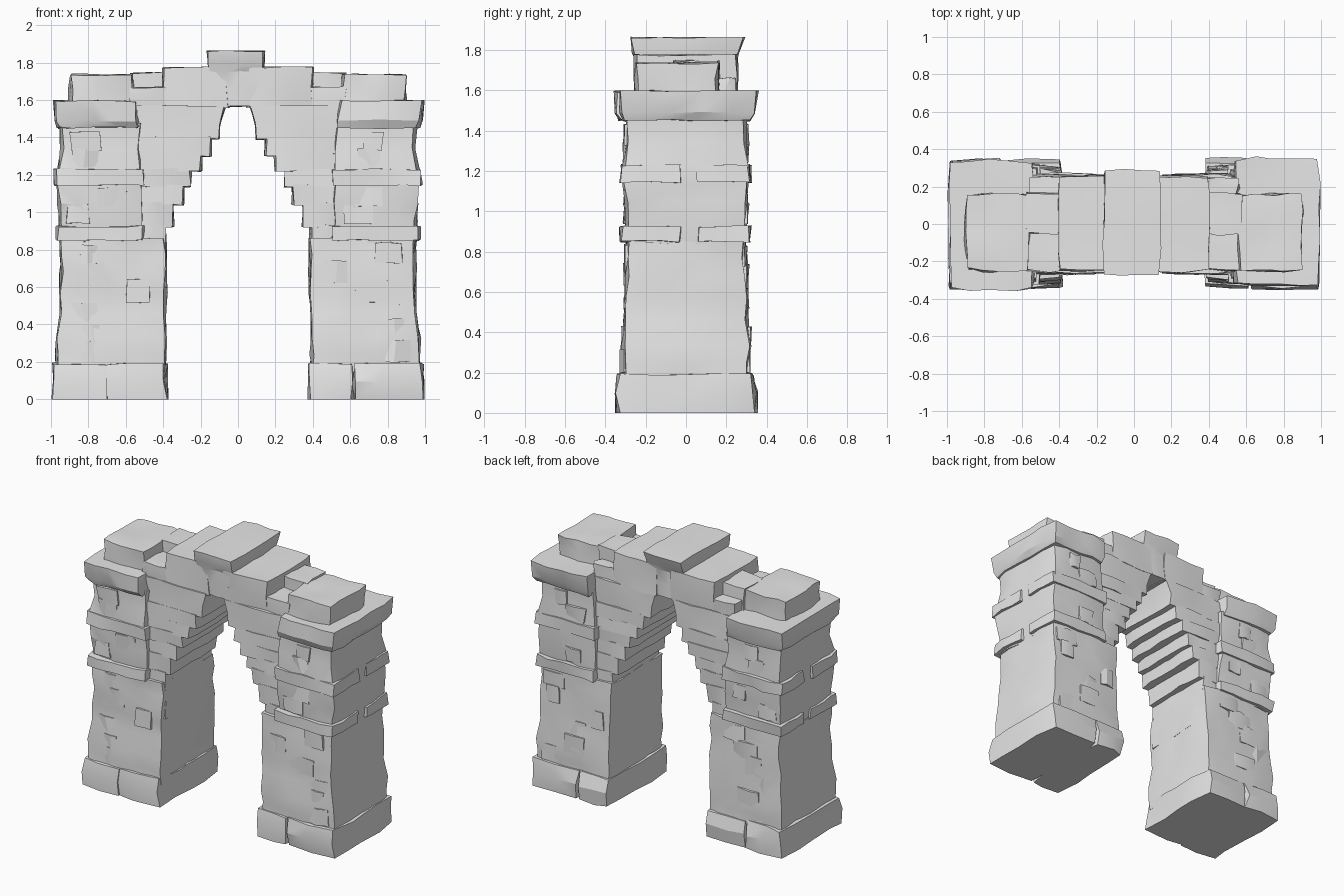
import bpy
import bmesh
import math
import random
from mathutils import Vector

random.seed(11)
cube = bpy.data.objects.get("Cube")
if cube:
    bpy.data.objects.remove(cube, do_unlink=True)

stone_grey = bpy.data.materials.new("stone_grey")
stone_grey.use_nodes = True
GREY = (0.8, 0.8, 0.8, 1)
stone_grey.diffuse_color = GREY
stone_grey.node_tree.nodes["Principled BSDF"].inputs["Base Color"].default_value = GREY


def stone(name, rows, side=1, nx=3, ny=3, rough=0.01):
    """Rough stone lofted through rows of (z, x0, x1, y0, y1)."""
    levels = [rows[0]]
    for low, high in zip(rows, rows[1:]):
        steps = max(1, math.ceil((high[0] - low[0]) / 0.14))
        for s in range(1, steps + 1):
            levels.append([a + (b - a) * s / steps for a, b in zip(low, high)])
    nz = len(levels) - 1
    bm = bmesh.new()
    verts = {}

    def vert(i, j, k):
        if (i, j, k) not in verts:
            z, x0, x1, y0, y1 = levels[k]
            # uneven spacing along the faces, small relief across them
            u = i / nx + (random.uniform(-0.25, 0.25) / nx if 0 < i < nx else 0)
            v = j / ny + (random.uniform(-0.25, 0.25) / ny if 0 < j < ny else 0)
            p = Vector((x0 + (x1 - x0) * u, y0 + (y1 - y0) * v, z))
            p.x += random.uniform(-rough, rough)
            p.y += random.uniform(-rough, rough)
            if z > 0:
                p.z += random.uniform(-rough, rough) * 0.6
            # worn corners
            if i in (0, nx) and j in (0, ny):
                p.x += rough * (0.8 if i == 0 else -0.8)
                p.y += rough * (0.8 if j == 0 else -0.8)
            p.x = side * min(p.x, 1.0)
            verts[i, j, k] = bm.verts.new(p)
        return verts[i, j, k]

    def quad(*keys):
        bm.faces.new([vert(*key) for key in keys])

    for i in range(nx):
        for j in range(ny):
            for k in (0, nz):
                quad((i, j, k), (i + 1, j, k), (i + 1, j + 1, k), (i, j + 1, k))
    for k in range(nz):
        for i in range(nx):
            for j in (0, ny):
                quad((i, j, k), (i + 1, j, k), (i + 1, j, k + 1), (i, j, k + 1))
        for j in range(ny):
            for i in (0, nx):
                quad((i, j, k), (i, j + 1, k), (i, j + 1, k + 1), (i, j, k + 1))
    bmesh.ops.recalc_face_normals(bm, faces=bm.faces)
    mesh = bpy.data.meshes.new(name)
    bm.to_mesh(mesh)
    bm.free()
    mesh.materials.append(stone_grey)
    obj = bpy.data.objects.new(name, mesh)
    bpy.context.collection.objects.link(obj)
    bpy.ops.object.select_all(action="DESELECT")
    obj.select_set(True)
    bpy.context.view_layer.objects.active = obj
    bpy.ops.object.shade_smooth_by_angle(angle=math.radians(20))
    return obj


def block(name, x, y, z, side=1, **kw):
    return stone(name, [(z[0], *x, *y), (z[1], *x, *y)], side, **kw)


def level(z, x0, x1, half):
    return (z, x0, x1, -half, half)


# Underside steps of the arch: bottom, top, inner x
STEPS = [(0.60, 0.92, 0.385), (0.92, 1.04, 0.345), (1.04, 1.135, 0.29),
         (1.135, 1.22, 0.25), (1.22, 1.30, 0.195), (1.30, 1.39, 0.145)]

for side, label in ((1, "left"), (-1, "right")):
    # Foot course of stones with a joint in the middle
    split = 0.62 if side > 0 else 0.71
    for part, x in (("inner", (0.38, split)), ("outer", (split - 0.01, 0.99))):
        stone(f"{label}_foot_{part}",
              [level(0, *x, 0.345), level(0.10, *x, 0.352), level(0.19, *x, 0.335)],
              side, nx=2, ny=4, rough=0.012)

    # Pillar shaft, narrowing upward, then set back beside the arch
    stone(f"{label}_shaft",
          [level(0.15, 0.39, 0.97, 0.315), level(0.33, 0.39, 0.97, 0.315),
           level(0.46, 0.385, 0.95, 0.303), level(0.68, 0.385, 0.95, 0.298),
           level(0.86, 0.385, 0.95, 0.290)], side, nx=5, ny=5)
    stone(f"{label}_upper_shaft",
          [level(0.84, 0.51, 0.95, 0.288), level(0.95, 0.51, 0.955, 0.295),
           level(1.14, 0.51, 0.965, 0.308), level(1.23, 0.51, 0.965, 0.308),
           level(1.34, 0.52, 0.945, 0.292), level(1.48, 0.52, 0.955, 0.30)],
          side, nx=4, ny=5)

    # Projecting bands, each in a front and a back stone
    for name, z, end in (("lower_band", (0.85, 0.925), 0.97),
                         ("upper_band", (1.145, 1.23), 0.98)):
        for face, y in (("front", (-0.325, -0.02)), ("back", (0.05, 0.32))):
            block(f"{label}_{name}_{face}", (0.50, end), y, z, side, nx=4, rough=0.009)

    # Flared cornice
    front, back = (-0.33, 0.352) if side > 0 else (-0.35, 0.342)
    stone(f"{label}_cornice",
          [(1.45, 0.53, 0.965, front + 0.02, back - 0.03),
           (1.49, 0.53, 0.98, front, back - 0.015),
           (1.595, 0.54, 0.99, front, back)], side, nx=4, ny=5)

    # Broken stones on top of the cornice
    block(f"{label}_cap", (0.56, 0.90), (-0.25, 0.16), (1.57, 1.735), side, nx=4, ny=4)
    block(f"{label}_haunch_middle", (0.38, 0.58), (-0.06, 0.17), (1.55, 1.745), side, nx=2)
    block(f"{label}_haunch_front", (0.36, 0.58), (-0.25, -0.04), (1.50, 1.67), side, nx=2)
    block(f"{label}_haunch_back", (0.36, 0.56), (0.15, 0.25), (1.50, 1.66), side, nx=2, ny=2)

    # Corbelled arch courses
    for n, (z0, z1, inner) in enumerate(STEPS):
        block(f"{label}_arch_course_{n}", (inner, 0.56), (-0.268, 0.268),
              (z0, z1 + 0.012), side, nx=3, ny=5, rough=0.007)
    stone(f"{label}_arch_shoulder",
          [level(1.39, 0.10, 0.55, 0.262), level(1.47, 0.095, 0.55, 0.262),
           level(1.57, 0.065, 0.55, 0.262)], side, nx=4, ny=5, rough=0.007)
    block(f"{label}_arch_crown", (0.05, 0.40), (-0.253, 0.257), (1.56, 1.775),
          side, nx=3, ny=4, rough=0.008)

    # Slightly proud facing stones on the front and back of the shaft
    for n in range(12):
        width = random.uniform(0.10, 0.20)
        x0 = random.uniform(0.40, 0.93 - width)
        z0 = 0.20 + (n // 2) * 0.105
        y = random.uniform(0.300, 0.312) + (0.012 if z0 < 0.35 else 0)
        span = (-y, -0.2) if n % 2 else (0.2, y)
        block(f"{label}_facing_stone_{n}", (x0, x0 + width), span,
              (z0, z0 + random.uniform(0.09, 0.13)), side, nx=2, ny=1, rough=0.008)
    for n in range(8):
        width = random.uniform(0.10, 0.18)
        x0 = random.uniform(0.54, 0.93 - width)
        z0 = (0.94, 1.03, 1.24, 1.33)[n // 2]
        span = (-0.308, -0.2) if n % 2 else (0.2, 0.308)
        block(f"{label}_upper_facing_stone_{n}", (x0, x0 + width), span,
              (z0, z0 + 0.10), side, nx=2, ny=1, rough=0.008)

# Keystone, flaring above the crown
stone("keystone",
      [(1.565, -0.08, 0.08, -0.25, 0.25), (1.75, -0.15, 0.135, -0.25, 0.25),
       (1.79, -0.16, 0.14, -0.265, 0.268), (1.862, -0.162, 0.14, -0.276, 0.288)],
      nx=3, ny=4, rough=0.007)
